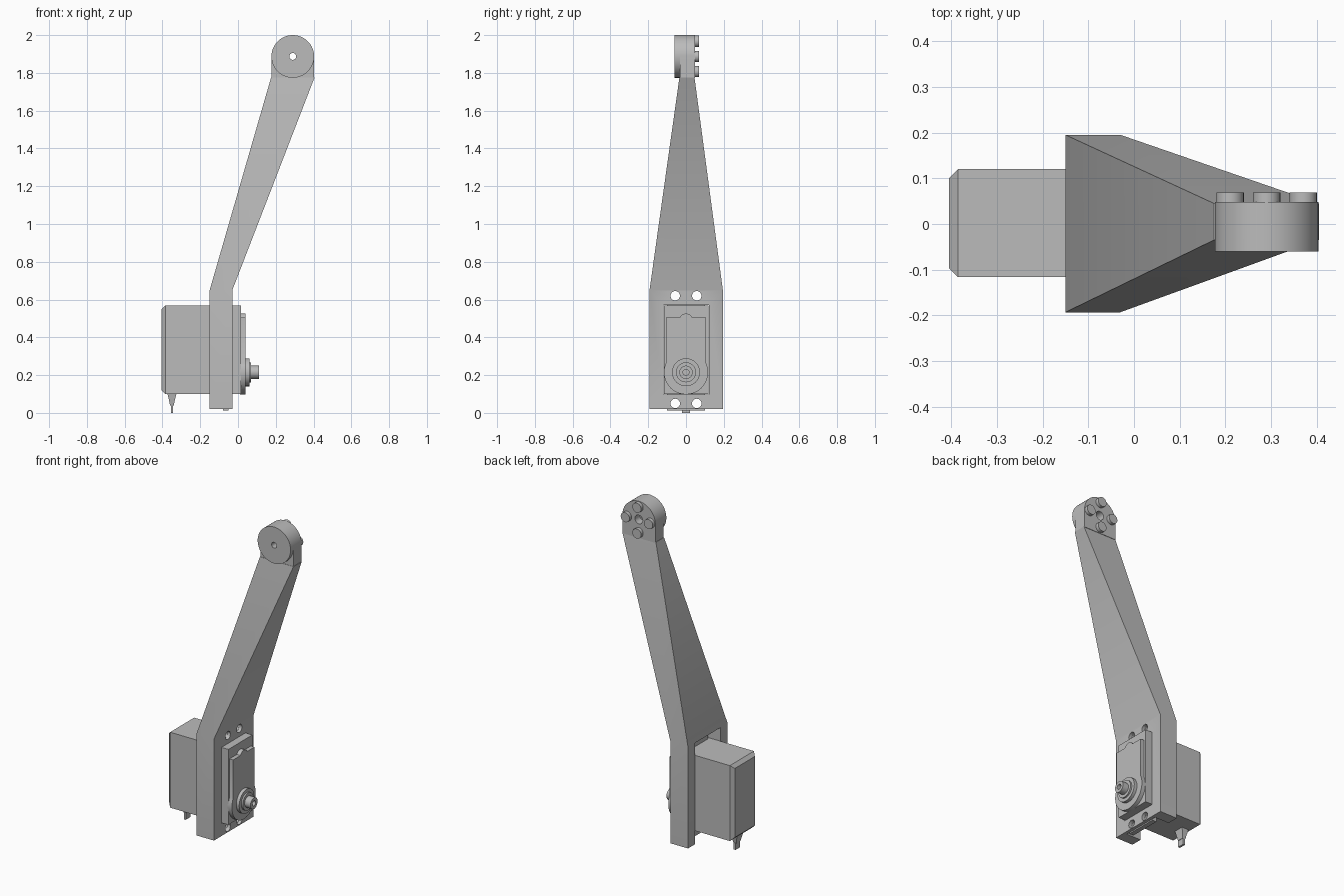
import bpy, bmesh
from math import pi, sin, cos

cube = bpy.data.objects.get("Cube")
if cube:
    bpy.data.objects.remove(cube, do_unlink=True)

grey = bpy.data.materials.new("plain grey")
grey.use_nodes = True
colour = (0.5, 0.5, 0.5, 1)
grey.diffuse_color = colour
grey.node_tree.nodes["Principled BSDF"].inputs["Base Color"].default_value = colour


def loft(name, rings):
    """Skin a closed solid through rings of 3D points."""
    bm = bmesh.new()
    loops = [[bm.verts.new(p) for p in ring] for ring in rings]
    n = len(loops[0])
    for a, b in zip(loops, loops[1:]):
        for i in range(n):
            j = (i + 1) % n
            bm.faces.new((a[i], a[j], b[j], b[i]))
    bm.faces.new(loops[0])
    bm.faces.new(loops[-1])
    bmesh.ops.recalc_face_normals(bm, faces=bm.faces)
    mesh = bpy.data.meshes.new(name)
    bm.to_mesh(mesh)
    bm.free()
    mesh.materials.append(grey)
    obj = bpy.data.objects.new(name, mesh)
    bpy.context.collection.objects.link(obj)
    return obj


def rect(x0, x1, y0, y1, z):
    return [(x0, y0, z), (x1, y0, z), (x1, y1, z), (x0, y1, z)]


def box(name, x0, x1, y0, y1, z0, z1):
    return loft(name, [rect(x0, x1, y0, y1, z0), rect(x0, x1, y0, y1, z1)])


def arc(cu, cv, r, start=0, end=2 * pi, n=48):
    full = abs(end - start) > 6.28
    steps = n if full else n + 1
    return [(cu + r * cos(start + (end - start) * i / n),
             cv + r * sin(start + (end - start) * i / n)) for i in range(steps)]


def prism(name, profile, axis, a, b):
    """Extrude a 2D profile along x (points are y, z) or y (points are x, z)."""
    if axis == "x":
        return loft(name, [[(t, u, v) for u, v in profile] for t in (a, b)])
    return loft(name, [[(u, t, v) for u, v in profile] for t in (a, b)])


def activate(obj):
    bpy.ops.object.select_all(action="DESELECT")
    obj.select_set(True)
    bpy.context.view_layer.objects.active = obj


def cut(obj, cutter):
    mod = obj.modifiers.new("cut", "BOOLEAN")
    mod.operation = "DIFFERENCE"
    mod.solver = "EXACT"
    mod.object = cutter
    activate(obj)
    bpy.ops.object.modifier_apply(modifier=mod.name)


def discard(cutter):
    bpy.data.objects.remove(cutter, do_unlink=True)


def smooth(obj):
    activate(obj)
    bpy.ops.object.shade_smooth_by_angle(angle=0.5)


# Bracket and tapered arm, with a rear channel open at the bottom
arm = loft("bracket_arm", [
    rect(-0.15, -0.03, -0.193, 0.195, 0.02),
    rect(-0.15, -0.03, -0.193, 0.195, 0.65),
    rect(0.175, 0.405, -0.035, 0.045, 1.775)])
channel = box("channel_cutter", -0.3, -0.05, -0.122, 0.124, -0.1, 0.648)
window = box("window_cutter", -0.2, 0.1, -0.119, 0.121, 0.097, 0.57)
for cutter in (channel, window):
    cut(arm, cutter)
    discard(cutter)

# Motor mounting ears, drilled together with the bracket plate
ears = box("motor_ears", -0.08, -0.051, -0.1, 0.1, 0.013, 0.646)
for y in (-0.057, 0.057):
    for z in (0.05, 0.62):
        drill = prism("drill_cutter", arc(y, z, 0.025, n=24), "x", -0.12, 0.1)
        cut(arm, drill)
        cut(ears, drill)
        discard(drill)
smooth(arm)
smooth(ears)

# Motor body with a bevelled rear end
body = box("motor_body", -0.405, 0.015, -0.116, 0.12, 0.1, 0.568)
bm = bmesh.new()
bm.from_mesh(body.data)
rear = [e for e in bm.edges if all(v.co.x < -0.4 for v in e.verts)]
bmesh.ops.bevel(bm, geom=rear, offset=0.02, segments=1, affect="EDGES")
bm.to_mesh(body.data)
bm.free()

# Gear cover: round lower end, straight sides and a small bump on top
shaft_z = 0.215
side = 0.105
cover = arc(0, shaft_z, 0.117, pi - 0.45, 2 * pi + 0.45, 32)
cover += [(side, 0.505)] + arc(0, 0.49, 0.036, 0.43, pi - 0.43, 12) + [(-side, 0.505)]
smooth(prism("gear_cover", cover, "x", 0.01, 0.04))

# Output collar, step and hollow shaft
for name, r, a, b in (("shaft_collar", 0.074, 0.035, 0.06),
                      ("shaft_step", 0.053, 0.055, 0.07)):
    smooth(prism(name, arc(0, shaft_z, r), "x", a, b))
shaft = prism("output_shaft", arc(0, shaft_z, 0.035, n=32), "x", 0.06, 0.11)
bore = prism("bore_cutter", arc(0, shaft_z, 0.016, n=24), "x", 0.08, 0.2)
cut(shaft, bore)
discard(bore)
smooth(shaft)

# Cable strain relief and cable stub under the motor
loft("cable_relief", [rect(-0.36, -0.34, -0.02, 0.02, 0.04),
                      rect(-0.366, -0.334, -0.026, 0.026, 0.07),
                      rect(-0.374, -0.326, -0.032, 0.032, 0.102)])
box("cable_stub", -0.356, -0.343, -0.022, 0.022, 0, 0.042)

# Arm head: round-topped lug with a full disc on the front
hx, hz, hr = 0.29, 1.887, 0.113
lug_profile = arc(hx, hz, hr, 0, pi, 40) + [(hx - hr, 1.772), (hx + hr, 1.772)]
lug = prism("head_lug", lug_profile, "y", -0.033, 0.048)
disc = prism("head_disc", arc(hx, hz, hr, n=64), "y", -0.06, -0.032)
hole = prism("hole_cutter", arc(hx, hz, 0.018, n=24), "y", -0.2, 0.2)
recess = prism("recess_cutter", arc(hx, hz, 0.027, n=24), "y", 0.0, 0.2)
cut(disc, hole)
cut(lug, hole)
cut(lug, recess)
discard(hole)
discard(recess)
smooth(lug)
smooth(disc)

# Four pegs on the back of the head
for i, (u, v) in enumerate(arc(hx, hz, 0.08, n=4)):
    smooth(prism(f"head_peg_{i + 1}", arc(u, v, 0.03, n=24), "y", 0.04, 0.069))
